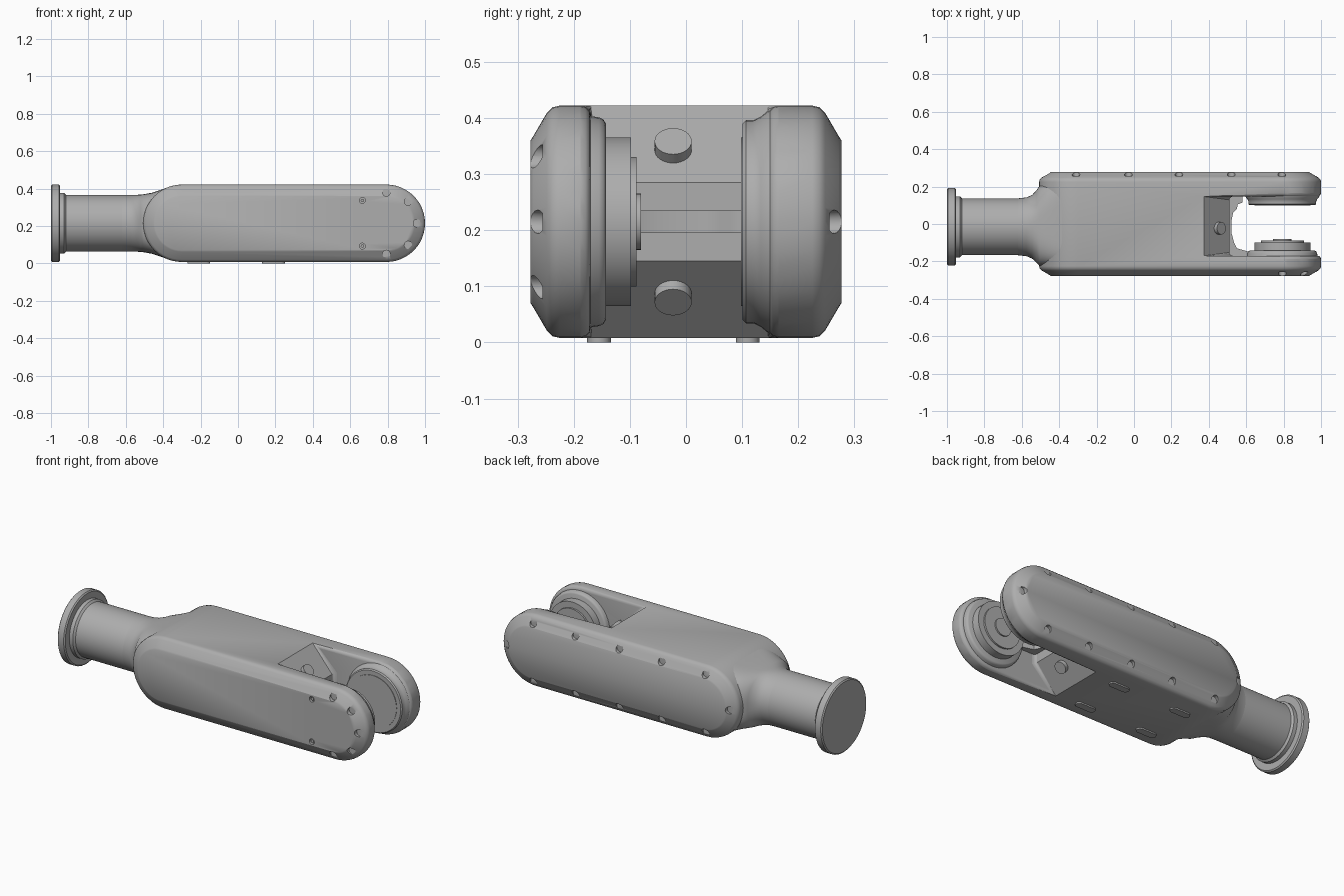
import bpy, bmesh
from math import sin, cos, pi, radians, copysign
from mathutils import Vector, Matrix

cube = bpy.data.objects.get("Cube")
if cube:
    bpy.data.objects.remove(cube, do_unlink=True)

grey = bpy.data.materials.new("plain grey")
grey.use_nodes = True
grey.diffuse_color = (0.42, 0.42, 0.42, 1)
grey.node_tree.nodes["Principled BSDF"].inputs["Base Color"].default_value = grey.diffuse_color

MID = 0.215          # height of the long axis
SIDE = -0.015        # sideways offset of the neck
REAR, TIP = -0.3, 0.793   # centres of the rounded ends
R = 0.207


def loft(name, rings, angle=35):
    """Capped skin over rings of equal point count."""
    bm = bmesh.new()
    rows = [[bm.verts.new(p) for p in ring] for ring in rings]
    n = len(rows[0])
    for a, b in zip(rows, rows[1:]):
        for i in range(n):
            bm.faces.new((a[i], a[(i + 1) % n], b[(i + 1) % n], b[i]))
    bm.faces.new(rows[0])
    bm.faces.new(rows[-1])
    bmesh.ops.recalc_face_normals(bm, faces=bm.faces)
    mesh = bpy.data.meshes.new(name)
    bm.to_mesh(mesh)
    bm.free()
    mesh.materials.append(grey)
    ob = bpy.data.objects.new(name, mesh)
    bpy.context.collection.objects.link(ob)
    smooth(ob, angle)
    return ob


def smooth(ob, angle):
    bpy.ops.object.select_all(action="DESELECT")
    bpy.context.view_layer.objects.active = ob
    ob.select_set(True)
    bpy.ops.object.shade_smooth_by_angle(angle=radians(angle))


def lathe(name, centre, axis, profile, n=48):
    """Turn (distance along axis, radius) pairs around an axis."""
    turn = Vector((0, 0, 1)).rotation_difference(Vector(axis)).to_matrix()
    rings = [[Vector(centre) + turn @ Vector((r * cos(2 * pi * i / n), r * sin(2 * pi * i / n), d))
              for i in range(n)] for d, r in profile]
    return loft(name, rings)


def stadium(x0, x1, r, n=24):
    """Outline of a bar with two round ends."""
    pts = []
    for cx, start in ((x1, -pi / 2), (x0, pi / 2)):
        pts += [(cx + r * cos(start + pi * i / n), r * sin(start + pi * i / n)) for i in range(n + 1)]
    return pts


def apply(ob, kind, **settings):
    mod = ob.modifiers.new(kind.title(), kind)
    for key, value in settings.items():
        setattr(mod, key, value)
    bpy.context.view_layer.objects.active = ob
    bpy.ops.object.modifier_apply(modifier=mod.name)


def cut(ob, cutter):
    cutter.hide_render = True
    apply(ob, "BOOLEAN", object=cutter, operation="DIFFERENCE", solver="EXACT")
    bpy.data.objects.remove(cutter, do_unlink=True)


# Main housing: a round-ended bar with chamfered sides
half = [(0.277, 0.145), (0.272, 0.153), (0.248, 0.194), (0.238, 0.204), (0.225, R)]
stations = [(-y, r) for y, r in half] + [(y, r) for y, r in reversed(half)]
housing = loft("housing", [[(x, y, MID + z) for x, z in stadium(REAR, TIP, r)]
                           for y, r in stations])

# Fork slot with sloping floors above and below
slot = [(0.27, 0.31), (0.51, 0.07), (0.51, -0.07), (0.27, -0.31), (1.2, -0.31), (1.2, 0.31)]
cut(housing, loft("slot_cutter", [[(x, y, MID + z) for x, z in slot] for y in (-0.17, 0.147)]))
apply(housing, "BEVEL", width=0.018, segments=3, limit_method="ANGLE", angle_limit=radians(60))

# Bolt recesses along the chamfers
spots = [(-1, TIP + 0.165 * sin(radians(a)), 0.165 * cos(radians(a))) for a in (0, 45, 90, 135, 180)]
spots += [(1, x, s * 0.167) for x in (-0.31, -0.03, 0.24, 0.52, 0.79) for s in (-1, 1)]
spots += [(1, TIP + 0.165, 0), (1, REAR - 0.165, 0)]
for side, x, z in spots:
    cut(housing, lathe("recess_cutter", (x, 0, MID + z), (0, side, 0), [(0.256, 0.021), (0.3, 0.021)], 16))
# Small screw holes in the front face
for z in (-0.122, 0.122):
    cut(housing, lathe("screw_cutter", (0.665, 0, MID + z), (0, -1, 0), [(0.262, 0.016), (0.3, 0.016)], 16))
    lathe("face_screw", (0.665, 0, MID + z), (0, -1, 0), [(0.26, 0.009), (0.272, 0.009)], 12)
smooth(housing, 40)

# Flared shoulder blending the neck into the housing
shoulder = [(-0.62, 0.152, 0.152, 2), (-0.575, 0.157, 0.152, 2), (-0.545, 0.17, 0.152, 2.2),
            (-0.52, 0.195, 0.153, 2.6), (-0.505, 0.215, 0.155, 3), (-0.46, 0.225, 0.163, 3.8),
            (-0.41, 0.23, 0.18, 5), (-0.36, 0.235, 0.197, 7), (-0.3, 0.235, 0.206, 10)]


def bulge(v, a, p):
    return copysign(a * abs(v) ** (2 / p), v)


rings = []
for x, a, b, p in shoulder:
    shift = SIDE if x < -0.53 else SIDE * max(0, (-0.45 - x) / 0.08)
    rings.append([(x, shift + bulge(cos(t * pi / 32), a, p), MID + bulge(sin(t * pi / 32), b, p))
                  for t in range(64)])
loft("shoulder", rings, 50)

# Neck with collar and end flange
lathe("neck", (0, SIDE, MID), (1, 0, 0), [(-0.97, 0.152), (-0.6, 0.152)], 64)
lathe("neck_collar", (0, SIDE, MID), (1, 0, 0), [(-0.96, 0.163), (-0.93, 0.163), (-0.92, 0.152)], 64)
lathe("end_flange", (0, SIDE, MID), (1, 0, 0),
      [(-1, 0.2), (-0.994, 0.207), (-0.958, 0.207), (-0.952, 0.2)], 64)

# Bosses inside the fork arms, with a stepped hub on the front arm
hub = (TIP, 0, MID)
front, back = (0, 1, 0), (0, -1, 0)
lathe("front_boss", hub, front, [(-0.18, 0.19), (-0.155, 0.186), (-0.147, 0.182), (-0.143, 0.175)])
lathe("hub_disc", hub, front, [(-0.15, 0.15), (-0.098, 0.15)])
lathe("hub_ring", hub, front, [(-0.1, 0.115), (-0.088, 0.115)])
lathe("hub_cap", hub, front, [(-0.09, 0.05), (-0.08, 0.05)])
lathe("back_boss", hub, back, [(-0.16, 0.2), (-0.145, 0.197), (-0.133, 0.187), (-0.12, 0.181),
                               (-0.107, 0.181), (-0.101, 0.175)])
lathe("back_hub_face", hub, back, [(-0.11, 0.15), (-0.098, 0.15)])

# Thin scalloped web across the throat of the fork
web = [(0.5, 0.147), (0.58, 0.147), (0.58, 0.115), (0.555, 0.105), (0.55, 0.08), (0.53, 0.06),
       (0.522, 0.02), (0.522, -0.05), (0.535, -0.1), (0.55, -0.13), (0.62, -0.15), (0.62, -0.17), (0.5, -0.17)]
loft("throat_web", [[(x, y, MID + z) for x, y in web] for z in (-0.02, 0.02)])

# Stop pins on the sloping floors
for s in (-1, 1):
    name = "upper_pin" if s > 0 else "lower_pin"
    lathe(name, (0.452, -0.023, MID + s * 0.128), (1, 0, s), [(-0.02, 0.033), (0.022, 0.033)], 32)

# Oblong feet underneath
for x in (-0.21, 0.19):
    for y in (-0.155, 0.11):
        loft("foot_pad", [[(x + u, y + v, z) for u, v in stadium(-0.04, 0.04, 0.021, 8)]
                          for z in (0, 0.02)])
